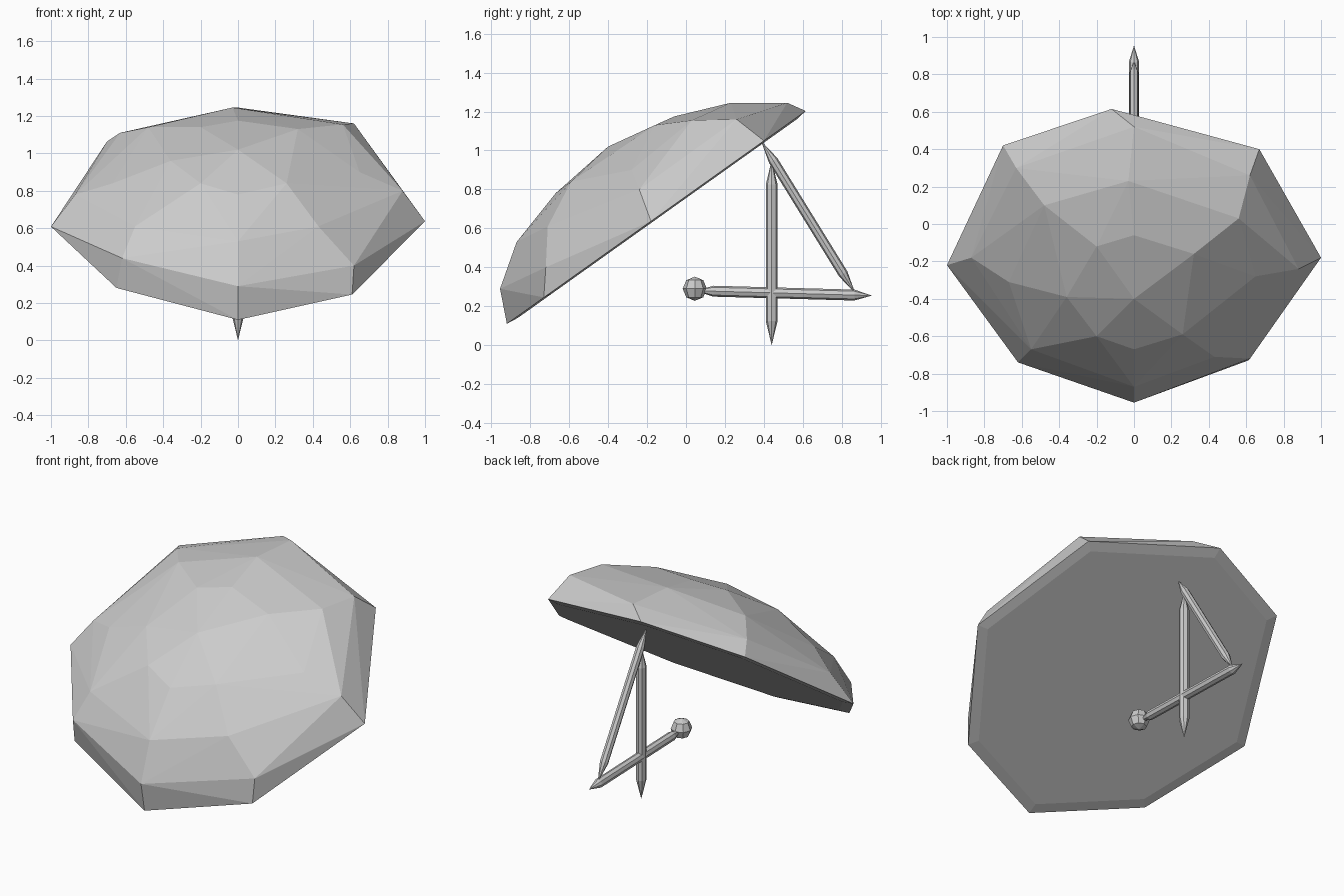
import bpy, bmesh
from mathutils import Vector

cube = bpy.data.objects.get("Cube")
if cube:
    bpy.data.objects.remove(cube, do_unlink=True)

grey = bpy.data.materials.new("plain grey")
grey.use_nodes = True
GREY = (0.6, 0.6, 0.6, 1)
grey.diffuse_color = GREY
grey.node_tree.nodes["Principled BSDF"].inputs["Base Color"].default_value = GREY


def finish(name, bm):
    bmesh.ops.recalc_face_normals(bm, faces=bm.faces[:])
    mesh = bpy.data.meshes.new(name)
    bm.to_mesh(mesh)
    bm.free()
    mesh.materials.append(grey)
    obj = bpy.data.objects.new(name, mesh)
    bpy.context.collection.objects.link(obj)
    return obj


# Tilted rim: eight corners lying on one sloping plane
SLOPE = 0.712
rim = [(0, -.92), (.61, -.73), (1, -.18), (.67, .40),
       (-.12, .615), (-.70, .42), (-1, -.22), (-.65, -.68)]
points = [(x, y, 0.11 + SLOPE * (y + 0.92)) for x, y in rim]

# Shoulder of the shell, just above the rim
points += [(0, -.955, .29), (.62, -.72, .40), (.88, -.24, .80), (.62, .26, 1.16),
           (0, .52, 1.245), (-.63, .30, 1.11), (-.87, -.18, .78), (-.62, -.74, .44)]

# Irregular facets of the crown
points += [(0, -.87, .53), (-.55, -.67, .61), (.43, -.71, .61), (-.67, -.31, .84),
           (0, -.67, .78), (-.20, -.60, .84), (.26, -.59, .84), (.65, -.28, .90),
           (-.36, -.39, .96), (0, -.40, 1.02), (.32, -.16, 1.13), (-.20, -.12, 1.14),
           (0, -.06, 1.175), (.56, .03, 1.155), (-.48, .10, 1.14), (-.03, .23, 1.245)]

# Faceted shell, closed underneath by one plate with a shallow bevelled border
bm = bmesh.new()
for p in points:
    bm.verts.new(p)
bmesh.ops.convex_hull(bm, input=bm.verts[:])
bmesh.ops.delete(bm, geom=[v for v in bm.verts if not v.link_faces], context='VERTS')
bmesh.ops.recalc_face_normals(bm, faces=bm.faces[:])
down = Vector((0, SLOPE, -1)).normalized()
under = [f for f in bm.faces if f.normal.dot(down) > 0.999]
plate = bmesh.ops.dissolve_faces(bm, faces=under)["region"]
bmesh.ops.inset_region(bm, faces=plate, thickness=0.06, depth=0.008, use_even_offset=True)
finish("shell", bm)


# Eight-sided rod, pointed at both ends
def rod(name, start, end, radius, taper=0.13):
    a, b = Vector(start), Vector(end)
    axis = b - a
    turn = axis.to_track_quat('Z', 'Y')
    bm = bmesh.new()
    bmesh.ops.create_cone(bm, cap_ends=True, segments=8, radius1=radius,
                          radius2=radius, depth=axis.length * (1 - 2 * taper))
    caps = [f for f in bm.faces if len(f.verts) == 8]
    for cap in caps:
        side = 1 if cap.normal.z > 0 else -1
        tip = bmesh.ops.poke(bm, faces=[cap])["verts"][0]
        tip.co.z = side * axis.length / 2
    for v in bm.verts:
        v.co = turn @ v.co + (a + b) / 2
    finish(name, bm)


rod("upright_rod", (0, .44, 0), (0, .44, .95), .03)
rod("slanted_rod", (0, .385, 1.05), (0, .87, .265), .025)
rod("level_rod", (0, .05, .28), (0, .955, .255), .028, 0.1)

# Knob on the front end of the level rod
bm = bmesh.new()
bmesh.ops.create_uvsphere(bm, u_segments=8, v_segments=4, radius=.062)
finish("knob", bm).location = (0, .045, .29)
